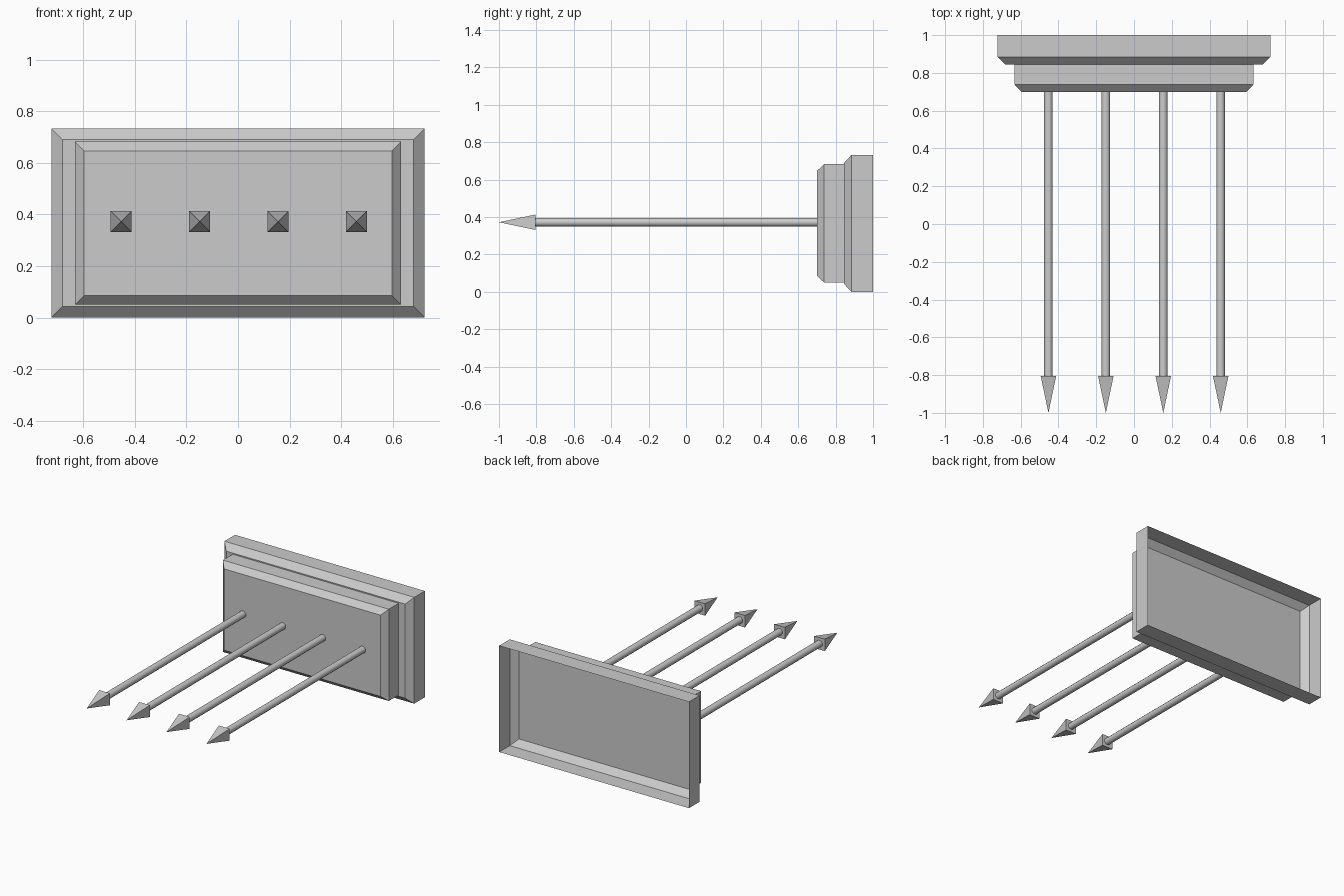
import bpy, bmesh, math
from mathutils import Matrix, Vector

cube = bpy.data.objects.get("Cube")
if cube:
    bpy.data.objects.remove(cube, do_unlink=True)

grey = bpy.data.materials.new("stone_grey")
grey.use_nodes = True
colour = (0.6, 0.6, 0.6, 1)
grey.diffuse_color = colour
grey.node_tree.nodes["Principled BSDF"].inputs["Base Color"].default_value = colour

MID_Z = 0.366


def add_object(name, bm):
    mesh = bpy.data.meshes.new(name)
    bm.to_mesh(mesh)
    bm.free()
    mesh.materials.append(grey)
    obj = bpy.data.objects.new(name, mesh)
    bpy.context.collection.objects.link(obj)
    return obj


def tray(name, half_x, half_z, back, shoulder, front, chamfer):
    """Chamfered slab, open at the back, closed at the front."""
    bm = bmesh.new()
    rings = []
    for y, inset in ((back, 0), (shoulder, 0), (front, chamfer)):
        w, h = half_x - inset, half_z - inset
        rings.append([bm.verts.new((sx * w, y, MID_Z + sz * h))
                      for sx, sz in ((-1, -1), (1, -1), (1, 1), (-1, 1))])
    for a, b in zip(rings, rings[1:]):
        for i in range(4):
            j = (i + 1) % 4
            bm.faces.new((a[i], a[j], b[j], b[i]))
    bm.faces.new(rings[-1])
    bmesh.ops.recalc_face_normals(bm, faces=bm.faces)
    # Outward means the front panel looks along -y
    bm.faces.ensure_lookup_table()
    if bm.faces[-1].normal.y > 0:
        bmesh.ops.reverse_faces(bm, faces=bm.faces)
    return add_object(name, bm)


def cone(name, x, z, y_start, y_end, r1, r2, sides, twist=0):
    """Tapered bar running forward from y_start to y_end."""
    bm = bmesh.new()
    place = (Matrix.Translation(Vector((x, (y_start + y_end) / 2, z)))
             @ Matrix.Rotation(math.pi / 2, 4, "X")
             @ Matrix.Rotation(twist, 4, "Z"))
    bmesh.ops.create_cone(bm, cap_ends=True, segments=sides, radius1=r1,
                          radius2=r2, depth=y_start - y_end, matrix=place)
    if r2 == 0:
        bmesh.ops.remove_doubles(bm, verts=bm.verts, dist=0.0001)
    return add_object(name, bm)


# Stepped wall plate
tray("back_plate", 0.723, 0.366, 1.0, 0.885, 0.845, 0.042)
tray("front_plate", 0.632, 0.316, 0.845, 0.738, 0.70, 0.036)

# Row of spikes: round shaft with a four-sided point
for i in range(4):
    x = 0.003 + (i - 1.5) * 0.304
    shaft = cone(f"spike_shaft_{i + 1}", x, 0.372, 0.70, -0.805, 0.024, 0.024, 8, math.pi / 8)
    for p in shaft.data.polygons:
        p.use_smooth = len(p.vertices) == 4
    cone(f"spike_point_{i + 1}", x, 0.372, -0.805, -1.0, 0.041 * math.sqrt(2), 0, 4, math.pi / 4)
